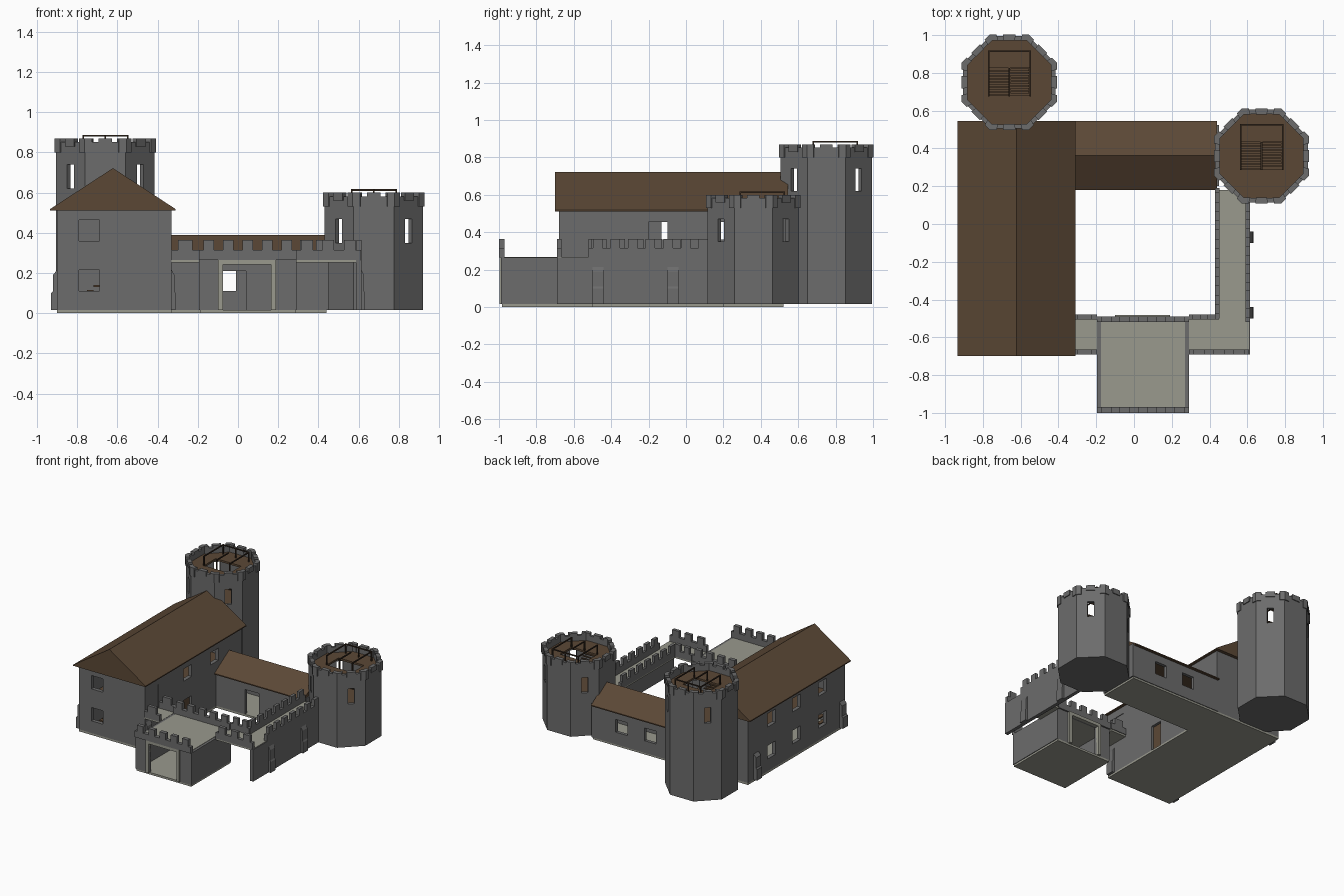
import bpy, bmesh
from math import pi, cos, radians
from mathutils import Vector, Matrix

if "Cube" in bpy.data.objects:
    bpy.data.objects.remove(bpy.data.objects["Cube"])


def material(name, rgb):
    m = bpy.data.materials.new(name)
    m.use_nodes = True
    m.diffuse_color = (*rgb, 1)
    m.node_tree.nodes["Principled BSDF"].inputs["Base Color"].default_value = (*rgb, 1)
    return m


STONE = material("grey stone", (0.15, 0.15, 0.15))
PALE = material("pale stone", (0.32, 0.32, 0.27))
ROOF = material("brown wood", (0.105, 0.064, 0.036))
DARK = material("dark timber", (0.04, 0.025, 0.015))


def finish(name, mat, bm):
    bmesh.ops.recalc_face_normals(bm, faces=bm.faces)
    me = bpy.data.meshes.new(name)
    bm.to_mesh(me)
    bm.free()
    me.materials.append(mat)
    ob = bpy.data.objects.new(name, me)
    bpy.context.collection.objects.link(ob)
    return ob


def add_prism(bm, pts, lo, hi, axis="z"):
    place = {"z": lambda a, b: (a, b, lo), "y": lambda a, b: (a, lo, b), "x": lambda a, b: (lo, a, b)}[axis]
    face = bm.faces.new([bm.verts.new(place(a, b)) for a, b in pts])
    new = bmesh.ops.extrude_face_region(bm, geom=[face])["geom"]
    shift = Vector(tuple(hi - lo if axis == k else 0 for k in "xyz"))
    bmesh.ops.translate(bm, vec=shift, verts=[v for v in new if isinstance(v, bmesh.types.BMVert)])


def prism(name, mat, pts, lo, hi, axis="z"):
    bm = bmesh.new()
    add_prism(bm, pts, lo, hi, axis)
    return finish(name, mat, bm)


def boxes(name, mat, *bounds):
    """One object from boxes given as x0, x1, y0, y1, z0, z1."""
    bm = bmesh.new()
    for x0, x1, y0, y1, z0, z1 in bounds:
        add_prism(bm, [(x0, y0), (x1, y0), (x1, y1), (x0, y1)], z0, z1)
    return finish(name, mat, bm)


def cut(ob, cutters):
    """Subtract each cutter, bake the result and delete the cutters."""
    for c in cutters:
        c.hide_render = True
        mod = ob.modifiers.new("cut", "BOOLEAN")
        mod.operation, mod.solver, mod.object = "DIFFERENCE", "EXACT", c
    bpy.context.view_layer.update()
    deps = bpy.context.evaluated_depsgraph_get()
    mesh = bpy.data.meshes.new_from_object(ob.evaluated_get(deps))
    ob.modifiers.clear()
    ob.data = mesh
    for c in cutters:
        bpy.data.objects.remove(c)


def hole(*b):
    return boxes("cutter", STONE, b)


def parapet(name, along, lo, hi, a, b, z=0.25):
    """Low wall from lo to hi along an axis, with evenly spaced merlons."""
    n = max(1, round((hi - lo) / 0.1))
    step = (hi - lo) / n
    spans = [(lo, hi, z, 0.315)]
    spans += [(lo + (i + 0.23) * step, lo + (i + 0.77) * step, 0.315, 0.365) for i in range(n)]
    boxes(name, STONE, *[(s, e, a, b, l, h) if along == "x" else (a, b, s, e, l, h) for s, e, l, h in spans])


def buttress(name, x, y, side, depth):
    """Stepped wall support with a sloped top, leaning on a wall at x."""
    d = side * depth
    pts = [(x, 0.015), (x + d, 0.015), (x + d, 0.1), (x + d * 0.7, 0.11), (x + d * 0.7, 0.19), (x, 0.215)]
    prism(name, STONE, pts, y - 0.03, y + 0.03, "y")


# Great hall: slab, hollow walls with windows and doors, floor and roof
boxes("hall_slab", PALE, (-0.9, -0.33, -0.68, 0.52, 0, 0.016))
hall = boxes("hall_walls", STONE, (-0.9, -0.33, -0.68, 0.52, 0.015, 0.512))
cutters = [hole(-0.87, -0.36, -0.65, 0.49, 0, 0.6)]
for z0, z1 in ((0.11, 0.215), (0.36, 0.465)):
    cutters.append(hole(-0.79, -0.69, -0.7, -0.6, z0, z1))
    cutters += [hole(-1, -0.85, y - 0.05, y + 0.05, z0, z1) for y in (0.23, -0.08, -0.4)]
cutters += [hole(-0.4, -0.3, y - 0.05, y + 0.05, 0.36, 0.455) for y in (-0.15, 0.18)]
cutters += [hole(-0.4, -0.3, -0.2, -0.1, 0.015, 0.21), hole(-0.4, -0.3, -0.65, -0.51, 0.267, 0.455)]
cut(hall, cutters)
boxes("hall_upper_floor", ROOF, (-0.88, -0.35, -0.66, 0.5, 0.245, 0.26))
boxes("hall_doors", ROOF, (-0.365, -0.35, -0.2, -0.1, 0.015, 0.21))
boxes("walkway_door", STONE, (-0.355, -0.335, -0.65, -0.51, 0.267, 0.455))
boxes("hall_stairs", ROOF, *[(-0.84 + i * 0.03, -0.81 + i * 0.03, -0.6, -0.5, 0.03 + i * 0.025, 0.04 + i * 0.025)
                             for i in range(8)])
prism("hall_roof", ROOF, [(-0.935, 0.51), (-0.31, 0.51), (-0.31, 0.518), (-0.622, 0.722), (-0.935, 0.518)],
      -0.7, 0.545, "y")
for y in (0.42, -0.64):
    buttress("hall_buttress_right", -0.9, y, -1, 0.03)
    buttress("hall_buttress_left", -0.33, y, 1, 0.02)

# Rear range behind the courtyard
boxes("rear_slab", PALE, (-0.33, 0.44, 0.2, 0.52, 0, 0.016))
rear = boxes("rear_walls", STONE, (-0.335, 0.45, 0.2, 0.525, 0.015, 0.28))
cut(rear, [hole(-0.32, 0.43, 0.225, 0.5, 0, 0.4), hole(-0.08, 0.04, 0.1, 0.3, 0.015, 0.21)]
    + [hole(x - 0.05, x + 0.05, 0.45, 0.6, 0.11, 0.21) for x in (-0.06, 0.19)])
prism("rear_roof", ROOF, [(0.18, 0.268), (0.545, 0.268), (0.545, 0.276), (0.362, 0.39), (0.18, 0.276)],
      -0.335, 0.44, "x")

# Gatehouse: hollow passage, pale arch frames, roof deck and battlements
boxes("gatehouse_floor", PALE, (-0.19, 0.285, -0.985, -0.5, 0, 0.016))
gate = boxes("gatehouse_walls", STONE, (-0.195, 0.29, -0.99, -0.5, 0.015, 0.265))
cut(gate, [hole(-0.17, 0.265, -0.965, -0.525, 0, 0.25), hole(-0.075, 0.165, -1.1, -0.4, 0.015, 0.245)])
boxes("gatehouse_deck", PALE, (-0.175, 0.27, -0.97, -0.52, 0.25, 0.268))
for name, y in (("front", -0.992), ("rear", -0.502)):
    boxes("gate_frame_" + name, PALE, (-0.1, -0.075, y - 0.006, y + 0.02, 0.015, 0.268),
          (0.165, 0.19, y - 0.006, y + 0.02, 0.015, 0.268), (-0.1, 0.19, y - 0.006, y + 0.02, 0.243, 0.268))
parapet("gate_parapet_front", "x", -0.195, 0.29, -1, -0.97, 0.266)
parapet("gate_parapet_rear", "x", -0.195, 0.29, -0.52, -0.49, 0.266)

# Raised walkways on open undersides, with the outer east wall
boxes("walkway_decks", PALE, (-0.33, -0.195, -0.685, -0.485, 0.252, 0.267),
      (0.29, 0.61, -0.685, -0.485, 0.252, 0.267), (0.435, 0.6, -0.485, 0.18, 0.252, 0.267))
for y in (-0.69, -0.505):
    parapet("south_parapet_west", "x", -0.33, -0.195, y, y + 0.025, 0.266)
    parapet("south_parapet_east", "x", 0.29, 0.61 if y < -0.6 else 0.45, y, y + 0.025, 0.266)
boxes("east_wall", STONE, (0.588, 0.615, -0.69, 0.16, 0.015, 0.264))
parapet("east_parapet_outer", "y", -0.52, 0.14, 0.59, 0.615)
parapet("east_parapet_inner", "y", -0.5, 0.19, 0.43, 0.452, 0.266)
for y in (-0.47, -0.07):
    buttress("east_buttress", 0.615, y, 1, 0.018)


def oct_point(cx, cy, apothem, angle):
    """Point on an octagon with flat sides facing the axes."""
    off = (angle + pi / 8) % (pi / 4) - pi / 8
    p = Matrix.Rotation(angle, 2) @ Vector((apothem / cos(off), 0))
    return cx + p.x, cy + p.y


def octagon(cx, cy, apothem):
    return [oct_point(cx, cy, apothem, (i + 0.5) * pi / 4) for i in range(8)]


def tower(name, cx, cy, top):
    # Hollow shell with a slit window on each diagonal side
    shell = prism(name + "_shell", STONE, octagon(cx, cy, 0.245), 0.015, top - 0.018)
    cutters = [prism("cutter", STONE, octagon(cx, cy, 0.222), 0.035, top + 0.1)]
    for turn in (45, -45):
        c = boxes("cutter", STONE, (-0.4, 0.4, -0.023, 0.023, top - 0.25, top - 0.13))
        c.matrix_world = Matrix.Translation((cx, cy, 0)) @ Matrix.Rotation(radians(turn), 4, "Z")
        cutters.append(c)
    cut(shell, cutters)

    # Merlons wrap the corners and sit on the middle of each side
    bm = bmesh.new()
    for i in range(16):
        a, w = i * pi / 8, radians(7.5)
        arc = [a - w, a, a + w]
        pts = [oct_point(cx, cy, 0.252, t) for t in arc] + [oct_point(cx, cy, 0.221, t) for t in arc[::-1]]
        add_prism(bm, pts, top - (0.07 if i % 2 else 0.04), top)
    finish(name + "_merlons", STONE, bm)

    # Roof deck with a stair opening, and a floor one storey down
    deck = prism(name + "_deck", ROOF, octagon(cx, cy, 0.224), top - 0.075, top - 0.06)
    cut(deck, [hole(cx - 0.11, cx + 0.11, cy - 0.07, cy + 0.075, top - 0.2, top)])
    prism(name + "_floor", ROOF, octagon(cx, cy, 0.224), top - 0.285, top - 0.27)
    steps = []
    for i in range(8):
        y, z = cy - 0.065 + i * 0.017, top - 0.07 - i * 0.012
        steps.append((cx - 0.105, cx - 0.005, y, y + 0.012, z - 0.006, z))
        y, z = cy + 0.06 - i * 0.017, z - 0.1 + i * 0.024 - 0.09
        steps.append((cx + 0.005, cx + 0.105, y, y + 0.012, z - 0.006, z))
    boxes(name + "_steps", ROOF, *steps)

    # Timber railing around the stair head
    x0, x1, y0, y1, r, z = cx - 0.11, cx + 0.112, cy - 0.07, cy + 0.165, 0.004, top + 0.017
    bars = [(x - r, x + r, y0, y1, z - 2 * r, z) for x in (x0, x1)]
    bars += [(x0, x1, y1 - r, y1 + r, z - 2 * r, z), (cx - r, cx + r, y0, cy + 0.075, z - 2 * r, z)]
    bars += [(x - r, x + r, y - r, y + r, top - 0.065, z) for x in (x0, cx, x1) for y in (y0, y1)]
    boxes(name + "_railing", DARK, *bars)


tower("tall_tower", -0.66, 0.75, 0.87)
tower("short_tower", 0.675, 0.36, 0.6)
